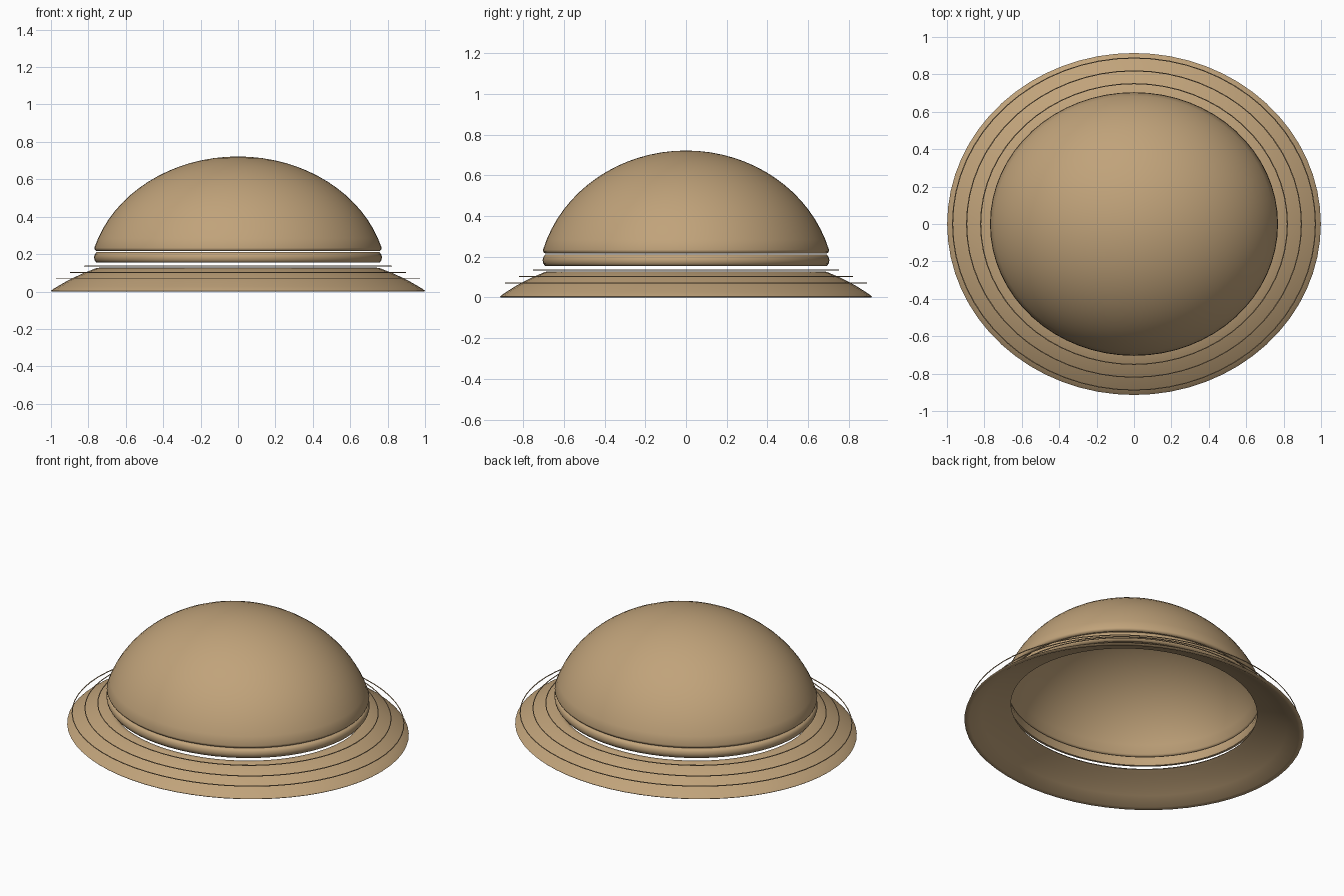
import bpy
import bmesh
import math

if "Cube" in bpy.data.objects:
    bpy.data.objects.remove(bpy.data.objects["Cube"])

DEPTH = 0.915   # front-to-back squash of the oval hat
SEGMENTS = 64

felt = bpy.data.materials.new("tan felt")
felt.diffuse_color = (0.53, 0.365, 0.195, 1)
felt.use_nodes = True
felt.node_tree.nodes["Principled BSDF"].inputs["Base Color"].default_value = felt.diffuse_color


def lathe(name, profile, closed=True):
    """Spin a (radius, height) profile around z into an oval part."""
    bm = bmesh.new()
    rings = []
    for r, z in profile:
        if r < 1e-5:
            rings.append([bm.verts.new((0, 0, z))])
            continue
        ring = []
        for i in range(SEGMENTS):
            a = 2 * math.pi * i / SEGMENTS
            ring.append(bm.verts.new((r * math.cos(a), r * DEPTH * math.sin(a), z)))
        rings.append(ring)
    pairs = list(zip(rings, rings[1:]))
    if closed:
        pairs.append((rings[-1], rings[0]))
    for lower, upper in pairs:
        for i in range(SEGMENTS):
            j = (i + 1) % SEGMENTS
            if len(lower) == 1:
                bm.faces.new((lower[0], upper[j], upper[i]))
            elif len(upper) == 1:
                bm.faces.new((lower[i], lower[j], upper[0]))
            else:
                bm.faces.new((lower[i], lower[j], upper[j], upper[i]))
    bmesh.ops.recalc_face_normals(bm, faces=bm.faces)
    mesh = bpy.data.meshes.new(name)
    bm.to_mesh(mesh)
    bm.free()
    obj = bpy.data.objects.new(name, mesh)
    bpy.context.collection.objects.link(obj)
    mesh.materials.append(felt)
    bpy.ops.object.select_all(action='DESELECT')
    obj.select_set(True)
    bpy.context.view_layer.objects.active = obj
    bpy.ops.object.shade_smooth_by_angle(angle=math.radians(65))
    return obj


def cap_arc(radius, top, rim_z, centre_z=0.05, steps=16):
    """Arc of a squashed sphere from the rim up to the apex."""
    height = top - centre_z
    start = math.asin((rim_z - centre_z) / height)
    scale = radius / math.cos(start)
    angles = [start + (math.pi / 2 - start) * i / steps for i in range(steps + 1)]
    return [(scale * math.cos(a), centre_z + height * math.sin(a)) for a in angles]


# Crown: hollow dome with a rounded rim tucked inward
outer = cap_arc(0.768, 0.722, 0.234)
inner = cap_arc(0.740, 0.702, 0.226)
lathe("crown", inner[::-1] + [(0.747, 0.217), (0.757, 0.216), (0.766, 0.224)] + outer,
      closed=False)

# Hat band: rounded hoop just below the crown
lathe("hat_band", [(0.757, 0.154), (0.767, 0.168), (0.770, 0.182), (0.767, 0.197),
                   (0.757, 0.210), (0.742, 0.210), (0.735, 0.182), (0.742, 0.154)])

# Brim: sloping thin shell with a rounded lip and an open middle
lathe("brim", [(0.725, 0.118), (0.735, 0.128), (0.755, 0.126), (0.83, 0.097),
               (0.91, 0.059), (0.965, 0.027), (0.99, 0.012), (0.999, 0.004), (0.995, 0.0),
               (0.97, 0.003), (0.90, 0.042), (0.82, 0.082), (0.75, 0.108)])

# Stitch rings hovering over the brim
for number, (radius, height) in enumerate([(0.97, 0.071), (0.895, 0.102), (0.82, 0.136)]):
    t = 0.003
    lathe(f"stitch_ring_{number + 1}",
          [(radius + t * math.cos(k * math.pi / 3), height + t * math.sin(k * math.pi / 3))
           for k in range(6)])
